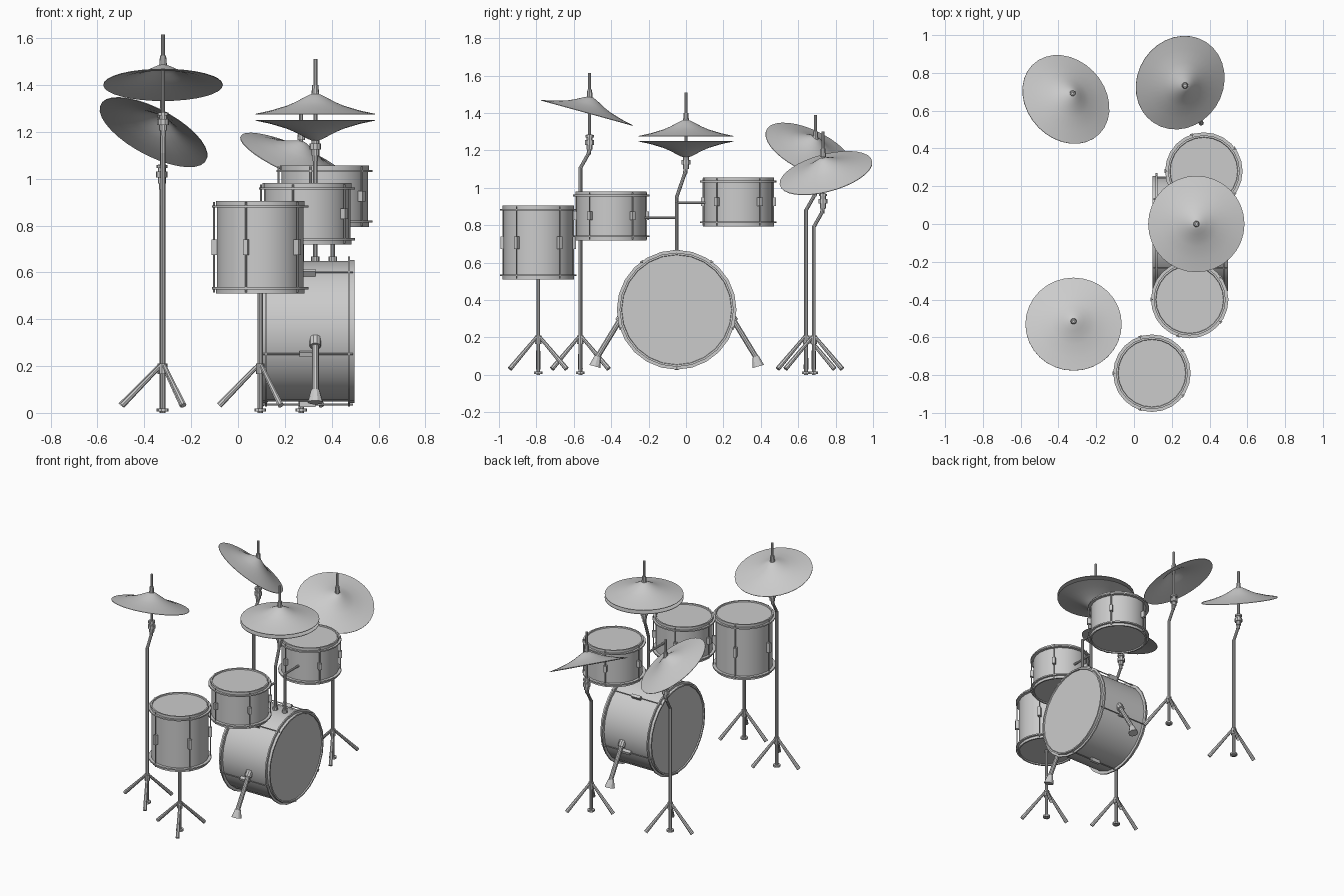
import bpy, bmesh, math
from mathutils import Vector, Matrix

if "Cube" in bpy.data.objects:
    bpy.data.objects.remove(bpy.data.objects["Cube"])


def finish(name, bm):
    bmesh.ops.recalc_face_normals(bm, faces=bm.faces)
    me = bpy.data.meshes.new(name)
    bm.to_mesh(me)
    bm.free()
    me.shade_smooth()
    me.set_sharp_from_angle(angle=math.radians(32))
    ob = bpy.data.objects.new(name, me)
    bpy.context.collection.objects.link(ob)
    return ob


def frame(origin, axis):
    """Matrix with local z along the given axis."""
    q = Vector((0, 0, 1)).rotation_difference(Vector(axis))
    return Matrix.Translation(origin) @ q.to_matrix().to_4x4()


def revolve(bm, profile, n, mat):
    """Spin (radius, height) points around local z."""
    rings = []
    for r, z in profile:
        if r == 0:
            rings.append([bm.verts.new(mat @ Vector((0, 0, z)))] * n)
        else:
            rings.append([bm.verts.new(mat @ Vector((r * math.cos(a), r * math.sin(a), z)))
                          for a in (2 * math.pi * i / n for i in range(n))])
    for a, b in zip(rings, rings[1:]):
        for i in range(n):
            j = (i + 1) % n
            bm.faces.new(list(dict.fromkeys((a[i], a[j], b[j], b[i]))))


def rod(bm, p, q, r, r2=None, n=10):
    p, q = Vector(p), Vector(q)
    d = (q - p).length
    r2 = r if r2 is None else r2
    revolve(bm, [(0, 0), (r, 0), (r2, d), (0, d)], n, frame(p, q - p))


def box(bm, mat, size):
    bmesh.ops.create_cube(bm, size=1, matrix=mat @ Matrix.Diagonal((*size, 1)))


def drum(name, mat, R, L, phase, n=24):
    """Shell, recessed heads, flanged hoops, plus five tension lugs."""
    h, s = L / 2, R - 0.02
    half = [(0, h - .008), (s - .007, h - .008), (s - .005, h), (s + .005, h),
            (s + .005, h - .018), (R, h - .018), (R, h - .027), (s, h - .027)]
    bm = bmesh.new()
    revolve(bm, half + [(r, -z) for r, z in reversed(half)], n, mat)
    finish(name, bm)
    bm = bmesh.new()
    for k in range(5):
        m = mat @ Matrix.Rotation(math.radians(phase + 72 * k), 4, 'Z')
        x = R - 0.008
        rod(bm, m @ Vector((x, 0, -h + .005)), m @ Vector((x, 0, h - .005)), .004, n=6)
        box(bm, m @ Matrix.Translation((x - .002, 0, 0)), (.026, .02, L * .17))
    finish(name + "_lugs", bm)


def cymbal(name, centre, axis, R=.255, n=32):
    top = [(R, 0), (.19, .014), (.12, .035), (.085, .05), (.055, .066), (.03, .079), (.012, .086), (0, .086)]
    under = [(0, .081), (.03, .074), (.055, .061), (.085, .045), (.12, .03), (.19, .009), (R, -.003), (R, 0)]
    bm = bmesh.new()
    revolve(bm, under + top[1:], n, frame(centre, axis))
    finish(name, bm)


def tripod(name, x, y, top):
    """Pole with foot, hub and three splayed legs."""
    bm = bmesh.new()
    rod(bm, (x, y, 0), (x, y, top), .011)
    rod(bm, (x, y, .005), (x, y, .018), .024)
    rod(bm, (x, y, .165), (x, y, .21), .018)
    for deg in (60, 180, 300):
        c, s = math.cos(math.radians(deg)), math.sin(math.radians(deg))
        rod(bm, (x + .012 * c, y + .012 * s, .2), (x + .175 * c, y + .175 * s, .032), .009, .013, 8)
    finish(name, bm)


def cymbal_mount(name, x, y, h, bend, nut):
    """Cranked neck, clamp sleeve, thin rod up to height h, felt nut."""
    bm = bmesh.new()
    rod(bm, (x, y - .05, h - .42 - bend), (x, y - .005, h - .43), .01)
    rod(bm, (x, y - .005, h - .435), (x, y, h - .39), .012)
    rod(bm, (x, y, h - .41), (x, y, h - .33), .017)
    rod(bm, (x, y, h - .385), (x, y, h - .36), .025)
    rod(bm, (x, y, h - .345), (x, y, h - .332), .023)
    rod(bm, (x, y, h - .34), (x, y, h), .0085)
    rod(bm, (x, y, nut), (x, y, nut + .045), .017, .013)
    finish(name, bm)


# Toms
drum("floor_tom", Matrix.Translation((.095, -.79, .707)), .205, .395, 36)
drum("mid_tom", Matrix.Translation((.295, -.40, .85)), .205, .262, 36)
drum("high_tom", Matrix.Translation((.37, .28, .925)), .205, .262, 36)
tripod("floor_tom_stand", .095, -.79, .52)

# Bass drum lying along x (local x -> y, local y -> z)
bass = Matrix(((0, 0, 1, .297), (1, 0, 0, -.05), (0, 1, 0, .348), (0, 0, 0, 1)))
drum("bass_drum", bass, .32, .4, 54)

# Bass drum spurs
for side, label in ((-1, "front"), (1, "back")):
    bm = bmesh.new()
    y = lambda d: -.05 + side * d
    rod(bm, (.33, y(.285), .32), (.33, y(.31), .285), .024)
    rod(bm, (.33, y(.29), .315), (.33, y(.43), .085), .015)
    rod(bm, (.33, y(.422), .098), (.33, y(.437), .045), .018, .033)
    finish(label + "_bass_spur", bm)

# Posts on the bass drum with arms to the toms
for label, x, top, end in (("mid_tom_arm", .33, .96, -.23), ("high_tom_arm", .405, .925, .11)):
    z = .84 if end < 0 else .92
    bm = bmesh.new()
    rod(bm, (x, -.05, .63), (x, -.05, top), .01)
    rod(bm, (x, -.05, .64), (x, -.05, .668), .018)
    rod(bm, (x, -.05, z), (x, end, z), .008)
    finish(label, bm)

# Hi-hat pair
cymbal_mount("hi_hat_mount", .33, 0, 1.51, .14, 1.355)
cymbal("hi_hat_top", (.33, 0, 1.277), (0, 0, 1))
cymbal("hi_hat_bottom", (.33, 0, 1.248), (0, .0001, -1))

# Free-standing cymbals: rod x, y, top height, disc centre, disc axis
for name, x, y, h, centre, axis in (
        ("left_front_cymbal", -.32, -.515, 1.615, (-.32, -.53, 1.402), (0, .265, .964)),
        ("left_back_cymbal", -.325, .692, 1.39, (-.36, .66, 1.20), (.43, .39, .81)),
        ("right_back_cymbal", .27, .733, 1.30, (.245, .748, 1.08), (.39, -.24, .89))):
    cymbal(name, centre, axis)
    cymbal_mount(name + "_mount", x, y, h, .09, h - .135)
    tripod(name + "_stand", x, y - .05, h - .505)
